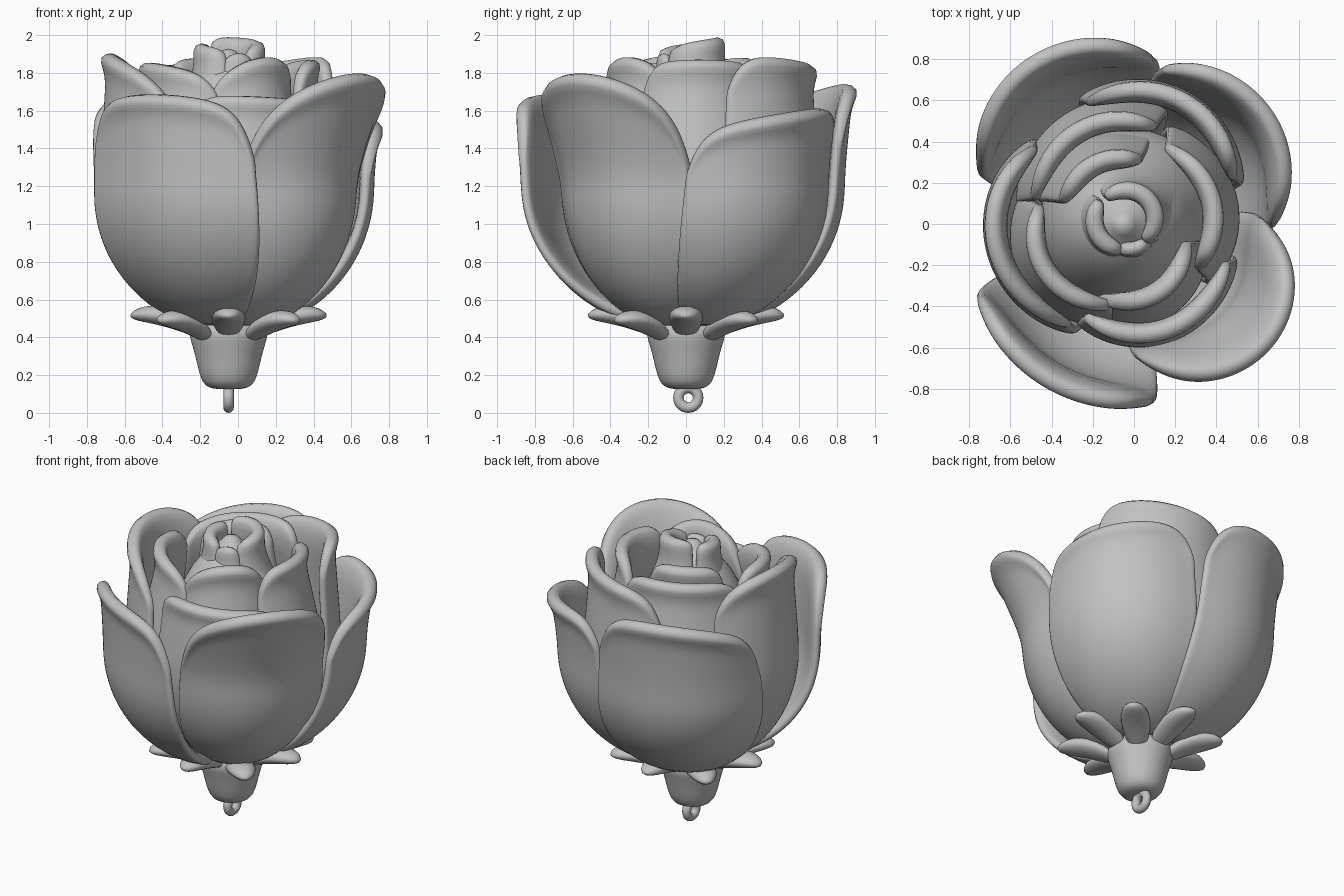
import bpy, bmesh, math
from mathutils import Matrix, Vector

cube = bpy.data.objects.get("Cube")
if cube:
    bpy.data.objects.remove(cube, do_unlink=True)

AXIS = Vector((-0.05, 0.0, 0.0))
BASE = 0.48

grey = bpy.data.materials.new("plain_grey")
grey.use_nodes = True
colour = (0.54, 0.54, 0.54, 1)
grey.diffuse_color = colour
grey.node_tree.nodes["Principled BSDF"].inputs["Base Color"].default_value = colour


def add_object(name, bm):
    bmesh.ops.recalc_face_normals(bm, faces=bm.faces)
    for face in bm.faces:
        face.smooth = True
    mesh = bpy.data.meshes.new(name)
    bm.to_mesh(mesh)
    bm.free()
    mesh.materials.append(grey)
    obj = bpy.data.objects.new(name, mesh)
    obj.location = AXIS
    bpy.context.collection.objects.link(obj)
    return obj


def skin(bm, rows, closed=False):
    for low, high in zip(rows, rows[1:]):
        n = len(low)
        for i in range(n if closed else n - 1):
            j = (i + 1) % n
            bm.faces.new((low[i], low[j], high[j], high[i]))


def through(three, u):
    """Smooth value through start, middle and end for u from -1 to 1."""
    a, m, b = three
    return m + (b - a) / 2 * u + ((a + b) / 2 - m) * u * u


def cup(z, flare):
    """Relative radius of a petal at height z."""
    t = min(max((z - 0.46) / 0.74, 0), 1)
    s = min(max((z - 1.15) / 0.75, 0), 1)
    return 0.72 * math.sqrt(1 - (1 - t) ** 2) + flare * s * s * (3 - 2 * s)


def petal(name, angles, radii, heights, drop, flare, thick=0.09, lip=0.045):
    bm = bmesh.new()
    cols, rings = 24, 20
    rows = []
    for k in range(rings + 1):
        v = k / rings
        row = []
        for i in range(cols + 1):
            u = 2 * i / cols - 1
            # Petals are wider below the rim
            angle = math.radians(through(angles, u * (1.18 - 0.18 * v)))
            top = through(heights, u) - drop * abs(u) ** 7 - thick * 0.2
            z = BASE + (top - BASE) * v
            # The lip rolls outward and fades towards the sides
            roll = lip * (1 - u ** 4)
            curl = roll * max(0, (v - 0.88) / 0.12) ** 2
            rim = through(radii, u) - thick * 0.45
            r = (rim - roll) * cup(z, flare) / cup(top, flare) + curl
            row.append(bm.verts.new((r * math.cos(angle), r * math.sin(angle), z)))
        rows.append(row)
    skin(bm, rows)
    obj = add_object(name, bm)
    # Thinner towards the side edges
    body = obj.vertex_groups.new(name="body")
    for vert in obj.data.vertices:
        u = 2 * (vert.index % (cols + 1)) / cols - 1
        body.add([vert.index], 1 - 0.55 * u ** 4, 'REPLACE')
    solid = obj.modifiers.new("thickness", 'SOLIDIFY')
    solid.thickness = thick
    solid.offset = 0
    solid.vertex_group = body.name
    sub = obj.modifiers.new("rounding", 'SUBSURF')
    sub.levels = sub.render_levels = 1


def lathe(name, profile):
    bm = bmesh.new()
    n = 32
    rows = [[bm.verts.new((r * math.cos(math.tau * i / n), r * math.sin(math.tau * i / n), z))
             for i in range(n)] for r, z in profile]
    skin(bm, rows, closed=True)
    bm.faces.new(rows[0])
    bm.faces.new(rows[-1])
    obj = add_object(name, bm)
    sub = obj.modifiers.new("rounding", 'SUBSURF')
    sub.levels = sub.render_levels = 1


# Outer petals: angles, radii and heights at start, middle and end
petal("outer_petal_front", (207, 245, 279), (.83, .9, .92), (1.64, 1.7, 1.6), .25, .03)
petal("outer_petal_front_left", (-84, -40, 2), (.7, .96, .72), (1.48, 1.81, 1.5), .2, .2)
petal("outer_petal_back_left", (0, 38, 76), (.77, .93, .82), (1.48, 1.6, 1.63), .2, .07)
petal("outer_petal_back_right", (80, 120, 160), (.86, .95, .78), (1.7, 1.74, 1.52), .25, .05)

# Middle ring
petal("middle_petal_right", (139, 184, 242), (.6, .69, .59), (1.78, 1.92, 1.7), .12, -.04)
petal("middle_petal_back", (22, 65, 107), (.61, .72, .65), (1.92, 1.88, 1.8), .2, -.04)
petal("middle_petal_front", (247, 292, 340), (.52, .61, .57), (1.7, 1.69, 1.65), .1, -.08)

# Inner ring
petal("inner_petal_left", (-32, 12, 62), (.45, .5, .46), (1.86, 1.89, 1.85), .15, -.15)
petal("inner_petal_front", (251, 297, 345), (.41, .43, .35), (1.72, 1.9, 1.8), .1, -.18)
petal("inner_petal_right", (167, 210, 263), (.45, .5, .43), (1.85, 1.87, 1.79), .1, -.15)
petal("inner_petal_back", (71, 112, 165), (.53, .56, .48), (1.86, 1.87, 1.83), .1, -.12)
petal("small_petal_back", (74, 115, 161), (.36, .38, .35), (1.88, 1.9, 1.87), .08, -.2)

# Closed bud in the middle
petal("bud_petal_back", (-40, 45, 125), (.16, .21, .19), (1.95, 2.0, 2.01), .03, -.45, .09, .01)
petal("bud_petal_right", (135, 195, 265), (.2, .18, .16), (1.98, 1.97, 1.94), .03, -.45, .09, .01)
petal("bud_petal_front", (255, 290, 325), (.14, .16, .17), (1.88, 1.92, 1.9), .03, -.45, .07, .01)
lathe("bud_core", [(.1, .45), (.3, .6), (.42, .9), (.42, 1.3), (.3, 1.62), (.2, 1.78), (.07, 1.87), (.04, 1.93)])

# Calyx cup
lathe("calyx_cup", [(.06, .125), (.125, .135), (.155, .2), (.175, .3), (.2, .38), (.22, .45), (.12, .52)])

# Sepals: thick leaves that rise from the cup and level out, every second one lower
count = 8
for k in range(count):
    bm = bmesh.new()
    bmesh.ops.create_uvsphere(bm, u_segments=20, v_segments=14, radius=1)
    lift = 0.505 - 0.025 * (k % 2)
    for vert in bm.verts:
        t = vert.co.x
        vert.co = Vector((.325 + .195 * t, .09 * vert.co.y,
                          lift + .052 * vert.co.z + .055 * t - .045 * t * t))
    bmesh.ops.rotate(bm, verts=bm.verts, matrix=Matrix.Rotation(math.tau * k / count, 3, 'Z'))
    add_object(f"sepal_{k + 1}", bm)

# Hanging ring under the cup
bm = bmesh.new()
rows = []
for i in range(33):
    a = math.tau * i / 32
    rows.append([])
    for j in range(12):
        b = math.tau * j / 12
        r = .052 + .028 * math.cos(b)
        rows[-1].append(bm.verts.new((.028 * math.sin(b), .012 + r * math.cos(a), .08 + r * math.sin(a))))
skin(bm, rows, closed=True)
bmesh.ops.remove_doubles(bm, verts=bm.verts, dist=0.0001)
add_object("hanging_ring", bm)
